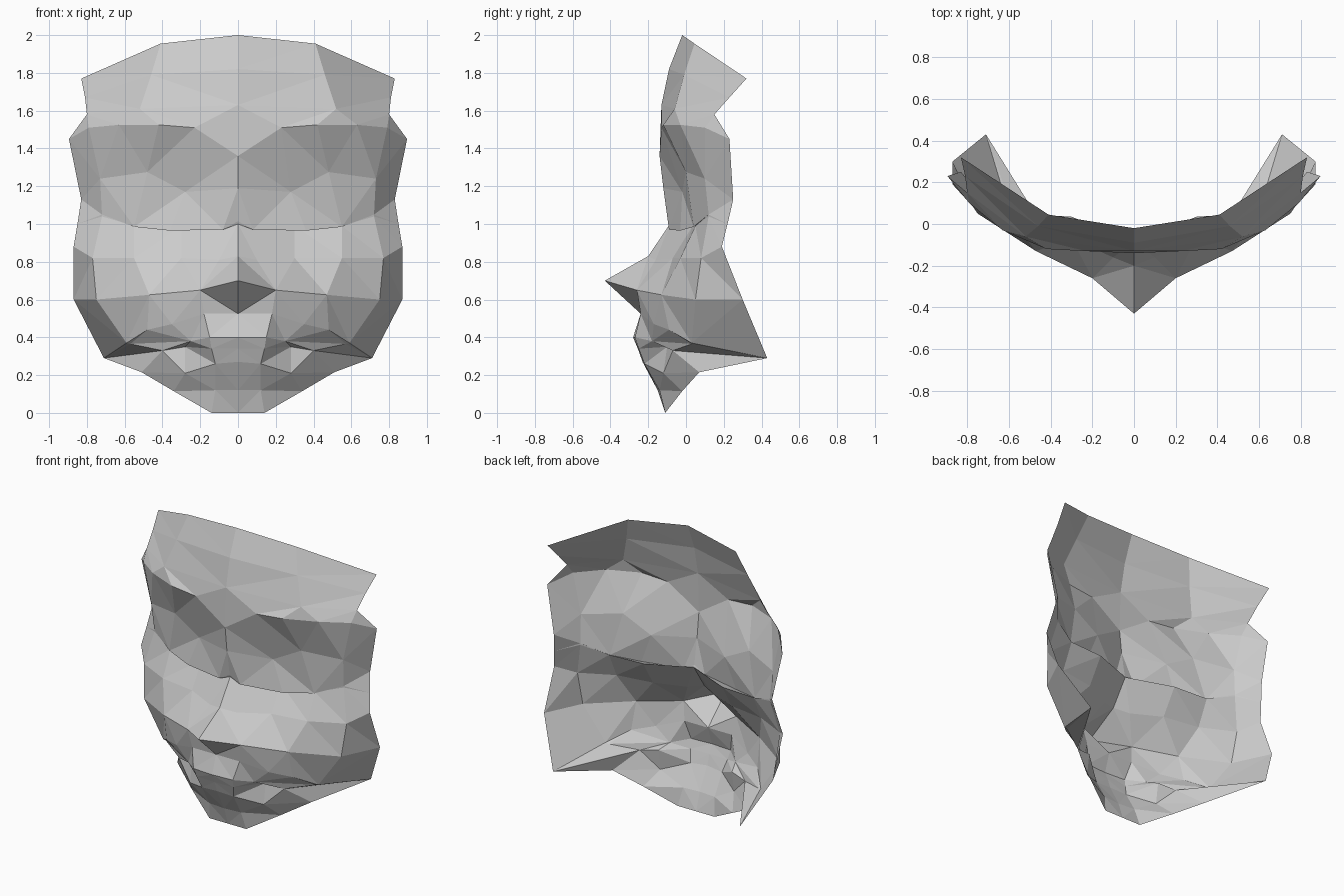
import bpy
import bmesh
from mathutils import Vector


def skin(name, *curves):
    """Stitch half-face guide curves (centre to side, top to bottom), then mirror."""
    bm = bmesh.new()
    rows = [[bm.verts.new(p) for p in c] for c in curves]
    for a, b in zip(rows, rows[1:]):
        i = j = 0
        while i < len(a) - 1 or j < len(b) - 1:
            # advance along whichever side gives the shorter diagonal
            step_a = (a[i + 1].co - b[j].co).length if i < len(a) - 1 else 1e9
            step_b = (b[j + 1].co - a[i].co).length if j < len(b) - 1 else 1e9
            if step_a < step_b:
                bm.faces.new((a[i], b[j], a[i + 1]))
                i += 1
            else:
                bm.faces.new((a[i], b[j], b[j + 1]))
                j += 1
    bmesh.ops.remove_doubles(bm, verts=bm.verts[:], dist=0.0005)
    mesh = bpy.data.meshes.new(name)
    bm.to_mesh(mesh)
    bm.free()
    obj = bpy.data.objects.new(name, mesh)
    bpy.context.collection.objects.link(obj)
    mod = obj.modifiers.new("mirror", 'MIRROR')
    mod.use_axis[0] = True
    mod.use_clip = True
    return obj


# Curves where neighbouring parts meet
jaw_corner = (.71, .43, .29)
brow = [(0, -.14, 1.36), (.23, -.13, 1.51), (.42, -.12, 1.525),
        (.63, -.03, 1.525), (.79, .10, 1.51), (.895, .23, 1.45)]
eye_line = [(0, -.085, 1.0), (.30, .035, .99), (.55, .05, .99),
            (.72, .12, 1.04), (.85, .22, 1.0)]
nose_base = [(0, -.24, .525), (.18, -.24, .525), (.35, -.17, .47),
             (.48, -.09, .44), (.59, .03, .37), jaw_corner]

# Forehead: open top edge down to the brow ridge
skin("forehead",
     [(0, -.02, 2.0), (.41, .045, 1.955), (.83, .32, 1.77)],
     [(0, -.09, 1.82), (.46, -.01, 1.79), (.81, .23, 1.67)],
     [(0, -.13, 1.63), (.52, -.06, 1.61), (.80, .15, 1.58)],
     brow)

# Eye sockets, with the lid edge folding inward
skin("eye_sockets",
     brow,
     [(0, -.12, 1.19), (.28, -.02, 1.17), (.48, .0, 1.275),
      (.73, .10, 1.24), (.83, .25, 1.13)],
     [(0, -.09, 1.015), (.08, -.09, .97), (.36, -.03, .965),
      (.55, .04, .985), (.72, .12, 1.05), (.85, .22, 1.0)],
     eye_line)

# Cheeks and nose
skin("cheeks_and_nose",
     eye_line,
     [(0, -.20, .83), (.10, -.16, .81), (.30, -.07, .82),
      (.55, -.03, .82), (.77, .08, .82), (.87, .19, .88)],
     [(0, -.43, .70), (.20, -.26, .65), (.47, -.13, .625),
      (.75, .05, .60), (.87, .30, .60)],
     nose_base)

# Mouth, tucked mouth corners and chin
skin("mouth_and_chin",
     nose_base,
     [(0, -.28, .40), (.15, -.27, .40), (.25, -.18, .38),
      (.57, .03, .365), jaw_corner],
     [(0, -.255, .34), (.14, -.25, .34), (.28, -.10, .35),
      (.40, -.07, .33), jaw_corner],
     [(0, -.23, .27), (.12, -.22, .26), (.28, -.12, .21), (.51, .07, .215)],
     [(0, -.15, .12), (.12, -.14, .12), (.34, -.02, .115)],
     [(0, -.11, 0), (.14, -.11, 0)])
